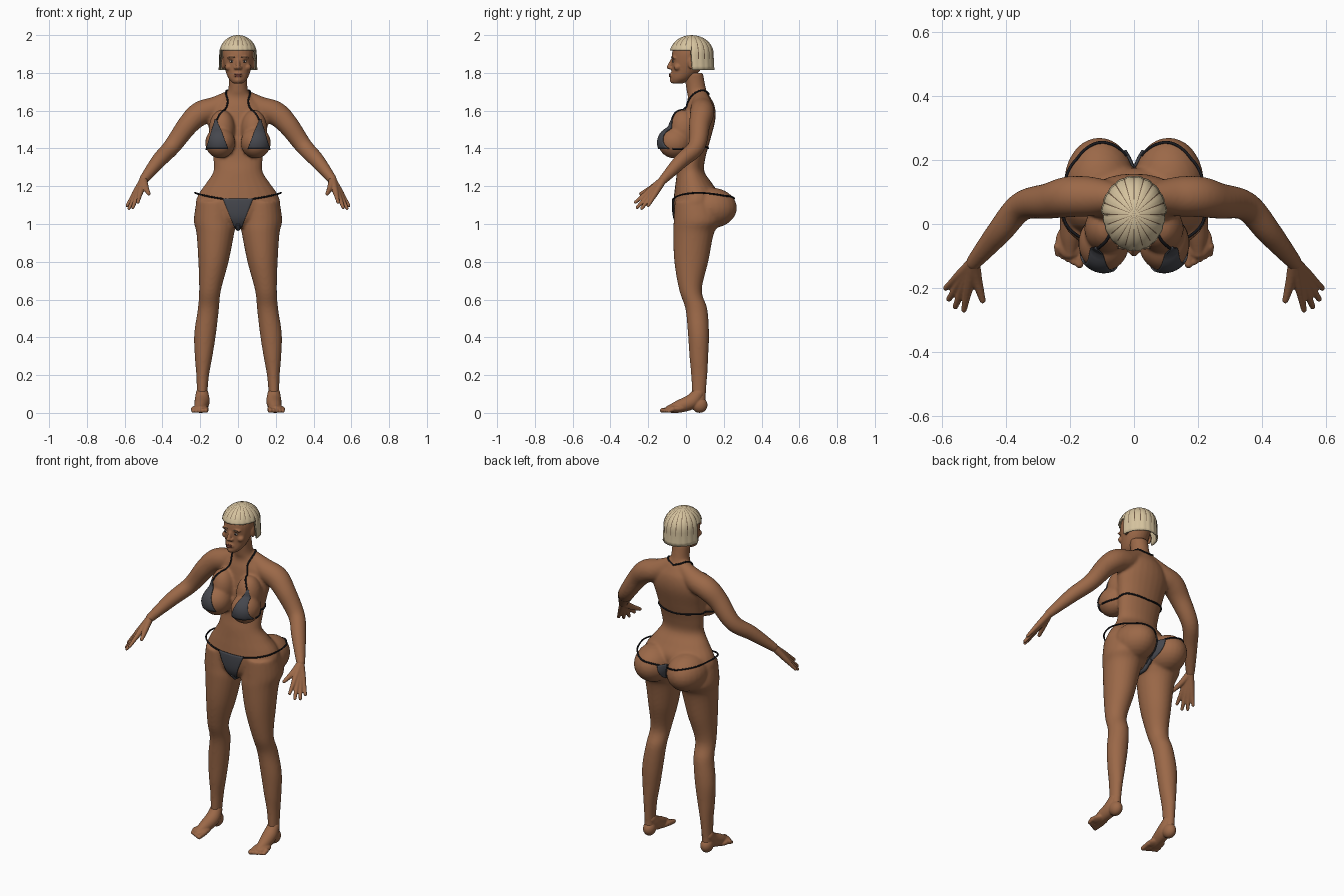
import bpy, bmesh, math
from mathutils import Vector, Matrix
from mathutils.bvhtree import BVHTree

cube = bpy.data.objects.get("Cube")
if cube:
    bpy.data.objects.remove(cube)


def material(name, rgb):
    m = bpy.data.materials.new(name)
    m.use_nodes = True
    col = (*rgb, 1)
    m.diffuse_color = col
    bsdf = m.node_tree.nodes["Principled BSDF"]
    bsdf.inputs["Base Color"].default_value = col
    bsdf.inputs["Roughness"].default_value = 0.7
    return m


skin = material("brown skin", (.33, .14, .065))
blonde = material("blonde hair", (.66, .54, .34))
parting = material("dark parting", (.16, .1, .06))
cloth = material("charcoal cloth", (.06, .063, .075))
cord = material("black cord", (.01, .01, .013))
lip = material("dark lips", (.2, .06, .04))
white = material("eye white", (.5, .42, .36))
SIDES = ((1, "left"), (-1, "right"))


def spline(rows, n=6):
    """Smooth interpolation through rows of any width."""
    p = [Vector(r) for r in rows]
    p = [p[0]] + p + [p[-1]]
    out = []
    for a, b, c, d in zip(p, p[1:], p[2:], p[3:]):
        for i in range(n):
            t = i / n
            out.append(.5 * (2 * b + (c - a) * t + (2 * a - 5 * b + 4 * c - d) * t * t
                             + (3 * b - a - 3 * c + d) * t ** 3))
    return out + [p[-1]]


def skin_rings(bm, rings):
    vs = [[bm.verts.new(co) for co in ring] for ring in rings]
    n = len(vs[0])
    for a, b in zip(vs, vs[1:]):
        for i in range(n):
            j = (i + 1) % n
            bm.faces.new((a[i], a[j], b[j], b[i]))
    bm.faces.new(vs[0][::-1])
    bm.faces.new(vs[-1])


CIRCLE = [(math.cos(k * math.tau / 24), math.sin(k * math.tau / 24)) for k in range(24)]


def loft(bm, rows, s=1):
    """Level elliptical sections: x, y, z, half width, half depth."""
    skin_rings(bm, [[(s * x + rx * c, y + ry * q, z) for c, q in CIRCLE]
                    for x, y, z, rx, ry in spline(rows)])


def ball(bm, at, radii, s=1):
    m = Matrix.Translation((s * at[0], at[1], at[2])) @ Matrix.Diagonal((*radii, 1))
    bmesh.ops.create_uvsphere(bm, u_segments=24, v_segments=14, radius=1, matrix=m)


def limb(bm, rows, s=1):
    """Round tube with ball ends: x, y, z, radius."""
    pts = [(Vector((s * r[0], r[1], r[2])), r[3]) for r in spline(rows)]
    rings = []
    for i, (p, r) in enumerate(pts):
        d = pts[min(i + 1, len(pts) - 1)][0] - pts[max(i - 1, 0)][0]
        q = d.to_track_quat('Z', 'Y')
        rings.append([p + q @ Vector((r * a, r * b, 0)) for a, b in CIRCLE])
    skin_rings(bm, rings)
    for p, r in (pts[0], pts[-1]):
        ball(bm, p, (r, r, r))


def finish(bm, name, mats, smooth=True):
    bmesh.ops.recalc_face_normals(bm, faces=bm.faces)
    me = bpy.data.meshes.new(name)
    bm.to_mesh(me)
    bm.free()
    for m in mats:
        me.materials.append(m)
    for f in me.polygons:
        f.use_smooth = smooth
    ob = bpy.data.objects.new(name, me)
    bpy.context.collection.objects.link(ob)
    return ob


def fuse(ob, voxel, rounds):
    r = ob.modifiers.new("fuse", 'REMESH')
    r.mode, r.voxel_size, r.use_smooth_shade = 'VOXEL', voxel, True
    sm = ob.modifiers.new("soften", 'SMOOTH')
    sm.factor, sm.iterations = .5, rounds


# Body: torso, neck, arms and legs fused together
bm = bmesh.new()
loft(bm, [(0, .03, .98, .05, .06), (0, .04, 1.03, .16, .1), (0, .05, 1.1, .222, .118),
          (0, .055, 1.16, .208, .118), (0, .04, 1.22, .166, .095), (0, .025, 1.28, .13, .072),
          (0, .035, 1.35, .132, .068), (0, .05, 1.45, .145, .08), (0, .07, 1.55, .16, .085),
          (0, .075, 1.62, .14, .078), (0, .07, 1.67, .085, .06), (0, .055, 1.71, .052, .053),
          (0, .04, 1.8, .05, .05)])
for s, _ in SIDES:
    loft(bm, [(.12, .05, 1.12, .1, .11), (.122, .06, 1.02, .112, .125), (.12, .04, .95, .1, .108),
              (.13, .028, .8, .08, .09), (.148, .024, .65, .058, .06), (.157, .055, .55, .056, .058),
              (.174, .066, .42, .058, .056), (.182, .068, .3, .047, .05),
              (.187, .07, .2, .034, .043), (.19, .068, .1, .028, .037), (.19, .068, .04, .028, .036)], s)
    limb(bm, [(.04, .08, 1.67, .04), (.12, .085, 1.615, .06), (.2, .085, 1.585, .064),
              (.265, .072, 1.525, .056), (.35, .055, 1.41, .046), (.42, -.025, 1.335, .04),
              (.5, -.12, 1.235, .025)], s)
    ball(bm, (.108, .13, 1.085), (.11, .14, .108), s)
    ball(bm, (.094, -.06, 1.43), (.08, .088, .083), s)
    ball(bm, (.085, -.015, 1.5), (.07, .075, .105), s)
body = finish(bm, "body", [skin])
fuse(body, .007, 10)

# Hands
for s, side in SIDES:
    bm = bmesh.new()
    wrist = Vector((.5, -.12, 1.235))
    for tip in ((.53, -.268, 1.115), (.557, -.258, 1.088), (.577, -.234, 1.083), (.587, -.2, 1.097)):
        knuckle = wrist.lerp(Vector(tip), .48)
        limb(bm, [(*wrist, .02), (*knuckle, .016), (*knuckle.lerp(Vector(tip), .5), .012), (*tip, .009)], s)
    limb(bm, [(*wrist, .02), (.488, -.18, 1.192, .016), (.472, -.238, 1.16, .01)], s)
    fuse(finish(bm, side + "_hand", [skin]), .004, 4)

# Feet with toes
for s, side in SIDES:
    bm = bmesh.new()
    ball(bm, (.19, .072, .042), (.034, .042, .042), s)
    limb(bm, [(.19, .065, .1, .034), (.19, .03, .06, .04), (.197, -.04, .033, .033), (.2, -.09, .02, .02)], s)
    ball(bm, (.2, -.055, .022), (.045, .055, .021), s)
    for k in range(5):
        x = .168 + k * .017
        r = .013 - k * .001
        limb(bm, [(x, -.07, .02, .014), (x + .002, -.125 + k * .008, r, r)], s)
    fuse(finish(bm, side + "_foot", [skin]), .004, 4)

# Head with nose, brow, chin and ears
bm = bmesh.new()
loft(bm, [(0, -.045, 1.745, .028, .033), (0, -.025, 1.77, .05, .056), (0, -.002, 1.81, .066, .075),
          (0, .01, 1.86, .078, .087), (0, .017, 1.91, .082, .09), (0, .022, 1.95, .07, .078),
          (0, .025, 1.98, .038, .045)])
limb(bm, [(0, -.075, 1.865, .009), (0, -.09, 1.83, .012)])
ball(bm, (0, -.07, 1.762), (.02, .016, .017))
ball(bm, (0, -.076, 1.788), (.024, .012, .014))
for s, _ in SIDES:
    ball(bm, (.012, -.082, 1.826), (.01, .01, .008), s)
    ball(bm, (.034, -.064, 1.88), (.026, .014, .008), s)
    ball(bm, (.05, -.045, 1.83), (.02, .02, .018), s)
    ball(bm, (.08, .03, 1.85), (.009, .02, .032), s)
head = finish(bm, "head", [skin])
fuse(head, .005, 4)

bpy.context.view_layer.update()
graph = bpy.context.evaluated_depsgraph_get()
body_tree = BVHTree.FromObject(body, graph)
head_tree = BVHTree.FromObject(head, graph)


def cast(tree, x, z, front=True):
    """Surface point and normal seen straight from the front or back."""
    y = -1 if front else 1
    loc, nor, _, _ = tree.ray_cast(Vector((x, y, z)), Vector((0, -y, 0)))
    if loc is None:
        loc, nor, _, _ = tree.find_nearest(Vector((x, .05 * y, z)))
    return loc, nor


# Eyes, brows and lips
def feature(name, x, z, radii, mat, out=0):
    bm = bmesh.new()
    p, _ = cast(head_tree, x, z)
    ball(bm, p + Vector((0, -out, 0)), radii)
    finish(bm, name, [mat])


for s, side in SIDES:
    feature(side + "_eye", s * .033, 1.861, (.013, .004, .006), white)
    feature(side + "_iris", s * .033, 1.861, (.0055, .004, .0055), cord, .002)
    feature(side + "_brow", s * .034, 1.884, (.019, .004, .003), parting)
feature("upper_lip", 0, 1.793, (.021, .004, .005), lip)
feature("lower_lip", 0, 1.783, (.018, .005, .006), lip)

# Bobbed hair: strands divided by narrow dark partings, short fringe in front
bm = bmesh.new()
STRANDS, ROWS, GAP = 20, 14, .04
step = math.tau / STRANDS
cols = []
for k in range(STRANDS):
    for off, bulge in ((-GAP / 2, 1), (GAP / 2, 1), (step / 3, 1.02), (step * 2 / 3, 1.02)):
        a = k * step + off
        bottom = 1.92 if math.sin(a) < 0 else 1.815
        col = []
        for i in range(ROWS + 1):
            z = 2 - (2 - bottom) * (i / ROWS) ** 1.6
            u = min((2 - z) / .1, 1)
            f = math.sqrt(1 - (1 - u) ** 2) * bulge + max(0, 1.88 - z) * .5
            col.append(bm.verts.new((.098 * f * math.cos(a), .03 + .115 * f * math.sin(a), z)))
        cols.append(col)
for j, col in enumerate(cols):
    nxt = cols[(j + 1) % len(cols)]
    for i in range(ROWS):
        f = bm.faces.new((col[i], col[i + 1], nxt[i + 1], nxt[i]))
        f.material_index = int(j % 4 == 0 and i < ROWS - 3)
bmesh.ops.remove_doubles(bm, verts=bm.verts, dist=.0001)
hair = finish(bm, "hair", [blonde, parting])
hair.modifiers.new("thickness", 'SOLIDIFY').thickness = .008


# Swimwear panels laid on the body
def panel(name, top, bottom, front=True, n=14):
    """Each edge is x0, x1, z."""
    bm = bmesh.new()
    grid = []
    for i in range(n + 1):
        x0, x1, z = Vector(top).lerp(Vector(bottom), i / n)
        row = []
        for j in range(n + 1):
            p, nor = cast(body_tree, x0 + (x1 - x0) * j / n, z, front)
            row.append(bm.verts.new(p + nor * .005))
        grid.append(row)
    for a, b in zip(grid, grid[1:]):
        for j in range(n):
            bm.faces.new((a[j], a[j + 1], b[j + 1], b[j]))
    ob = finish(bm, name, [cloth])
    mod = ob.modifiers.new("thickness", 'SOLIDIFY')
    mod.thickness, mod.offset = .005, 0


for s, side in SIDES:
    panel(side + "_cup", (s * .111, s * .119, 1.55), (s * .055, s * .163, 1.4))
panel("brief_front", (-.08, .08, 1.135), (-.018, .018, .985))
panel("brief_back", (-.035, .035, 1.115), (-.014, .014, 1.0), False)


# Cords following the body
def strap(name, rows, s=1, radius=.0045, mat=cord, loose=False):
    pts = []
    for p in spline(rows, 10):
        p = Vector((s * p[0], p[1], p[2]))
        loc, nor, _, _ = body_tree.find_nearest(p)
        keep = loose and (p - loc).dot(nor) > .003
        pts.append(p if keep else loc + nor * .003)
    cu = bpy.data.curves.new(name, 'CURVE')
    cu.dimensions, cu.bevel_depth, cu.bevel_resolution = '3D', radius, 2
    cu.use_fill_caps = True
    sp = cu.splines.new('POLY')
    sp.points.add(len(pts) - 1)
    for q, p in zip(sp.points, pts):
        q.co = (*p, 1)
    cu.materials.append(mat)
    ob = bpy.data.objects.new(name, cu)
    bpy.context.collection.objects.link(ob)


for s, side in SIDES:
    strap(side + "_neck_cord", [(.115, -.08, 1.55), (.075, -.03, 1.6), (.058, .0, 1.65),
                                (.065, .04, 1.69), (.045, .1, 1.7), (0, .125, 1.69)], s)
    strap(side + "_chest_cord", [(.16, -.07, 1.4), (.145, .02, 1.4), (.12, .09, 1.41), (0, .12, 1.4)], s)
    strap(side + "_hip_cord", [(.08, -.065, 1.133), (.15, -.05, 1.145), (.205, -.01, 1.158),
                               (.226, .05, 1.165), (.222, .11, 1.163), (.19, .19, 1.152),
                               (.11, .25, 1.135), (.03, .21, 1.112)], s, loose=True)
strap("brief_gusset", [(0, -.05, 1.0), (0, .0, .97), (0, .08, .97), (0, .15, 1.01)], radius=.012, mat=cloth)
